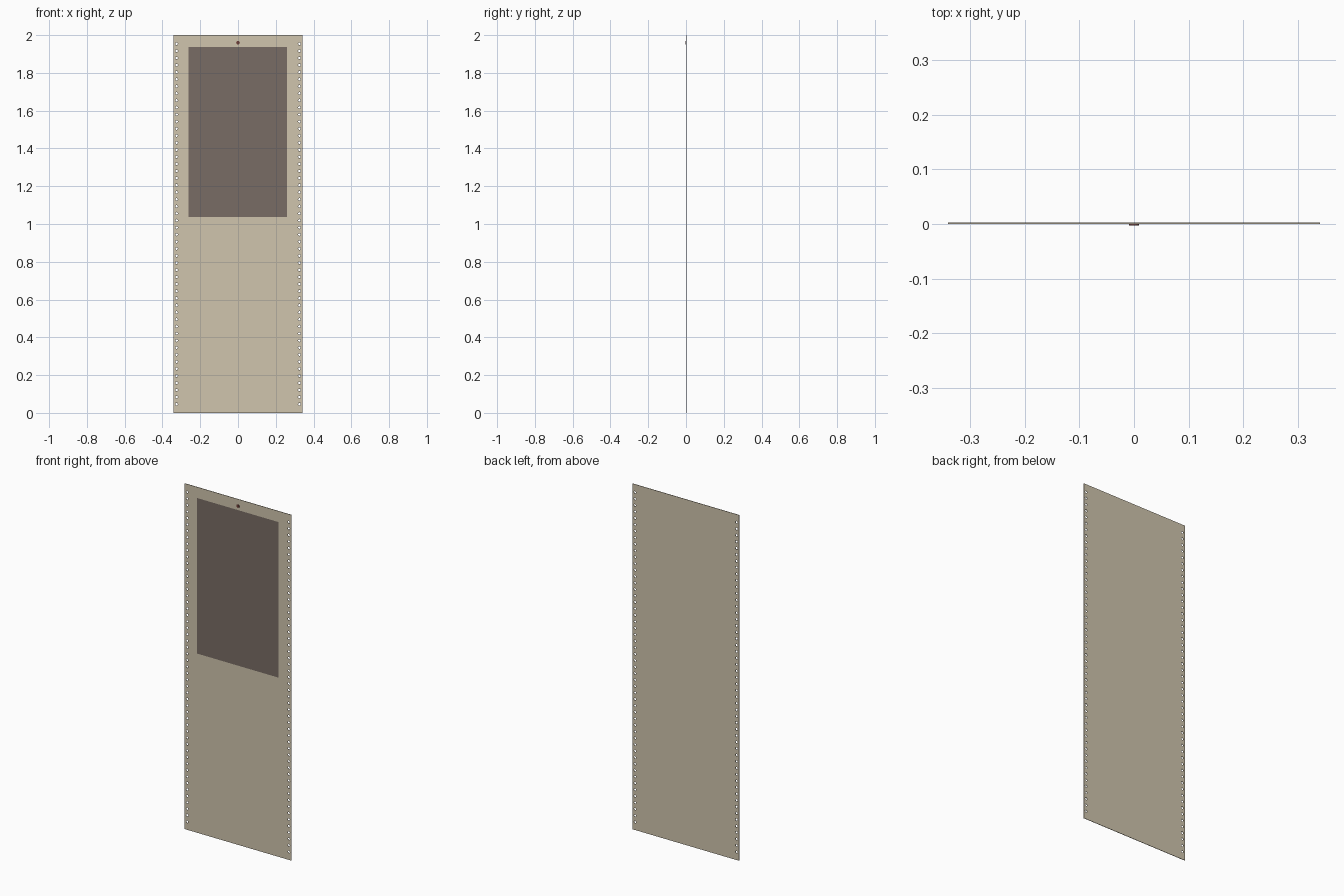
import bpy, bmesh, math

if "Cube" in bpy.data.objects:
    bpy.data.objects.remove(bpy.data.objects["Cube"])

W, H = 0.341, 2.0                 # half width, height
HOLES, PITCH, HOLE_R = 52, 0.0374, 0.0068
HOLE_X, CELL = 0.325, 0.012       # hole row position, half width of its strip


def finish(name, bm, rgb, thickness=0.0):
    bmesh.ops.remove_doubles(bm, verts=bm.verts, dist=1e-5)
    bmesh.ops.recalc_face_normals(bm, faces=bm.faces)
    if sum(f.normal.y for f in bm.faces) > 0:
        bmesh.ops.reverse_faces(bm, faces=bm.faces)
    me = bpy.data.meshes.new(name)
    bm.to_mesh(me)
    bm.free()
    ob = bpy.data.objects.new(name, me)
    bpy.context.collection.objects.link(ob)
    m = bpy.data.materials.new(name)
    m.diffuse_color = (*rgb, 1)
    m.use_nodes = True
    m.node_tree.nodes["Principled BSDF"].inputs["Base Color"].default_value = m.diffuse_color
    me.materials.append(m)
    if thickness:
        s = ob.modifiers.new("thickness", 'SOLIDIFY')
        s.thickness = thickness
        s.offset = -1             # grows backwards from the front face
    return ob


def face(bm, pts, y=0.0):
    bm.faces.new([bm.verts.new((x, y, z)) for x, z in pts])


# Sheet with a row of small holes down each edge
start = H / 2 - PITCH * HOLES / 2
xs = [-W] + [s * HOLE_X + d for s in (-1, 1) for d in (-CELL, 0, CELL)] + [W]
zs = [0] + [start + i * PITCH / 2 for i in range(2 * HOLES + 1)] + [H]
bm = bmesh.new()
for i in range(len(xs) - 1):
    for j in range(len(zs) - 1):
        x0, x1, z0, z1 = xs[i], xs[i + 1], zs[j], zs[j + 1]
        if i in (1, 2, 4, 5) and 0 < j < len(zs) - 2:
            # quarter of a cell around a hole
            left, below = i in (1, 4), j % 2 == 1
            cx, bx = (x1, x0) if left else (x0, x1)
            cz, bz = (z1, z0) if below else (z0, z1)
            sx, sz = (-1 if left else 1), (-1 if below else 1)
            k = HOLE_R * math.sqrt(0.5)
            arc = (cx + sx * k, cz + sz * k)
            face(bm, [(cx + sx * HOLE_R, cz), (bx, cz), (bx, bz), arc])
            face(bm, [arc, (bx, bz), (cx, bz), (cx, cz + sz * HOLE_R)])
        else:
            face(bm, [(x0, z0), (x1, z0), (x1, z1), (x0, z1)])
finish("perforated_sheet", bm, (0.63, 0.56, 0.42), 0.0025)

# Dark window on the upper front
bm = bmesh.new()
face(bm, [(-0.262, 1.037), (0.26, 1.037), (0.26, 1.937), (-0.262, 1.937)], -0.0006)
finish("dark_window", bm, (0.19, 0.15, 0.13))

# Small round button above the window
bm = bmesh.new()
face(bm, [(0.0095 * math.cos(math.tau * i / 16),
           1.96 + 0.0095 * math.sin(math.tau * i / 16)) for i in range(16)], -0.0025)
finish("button", bm, (0.16, 0.05, 0.04), 0.0026)
